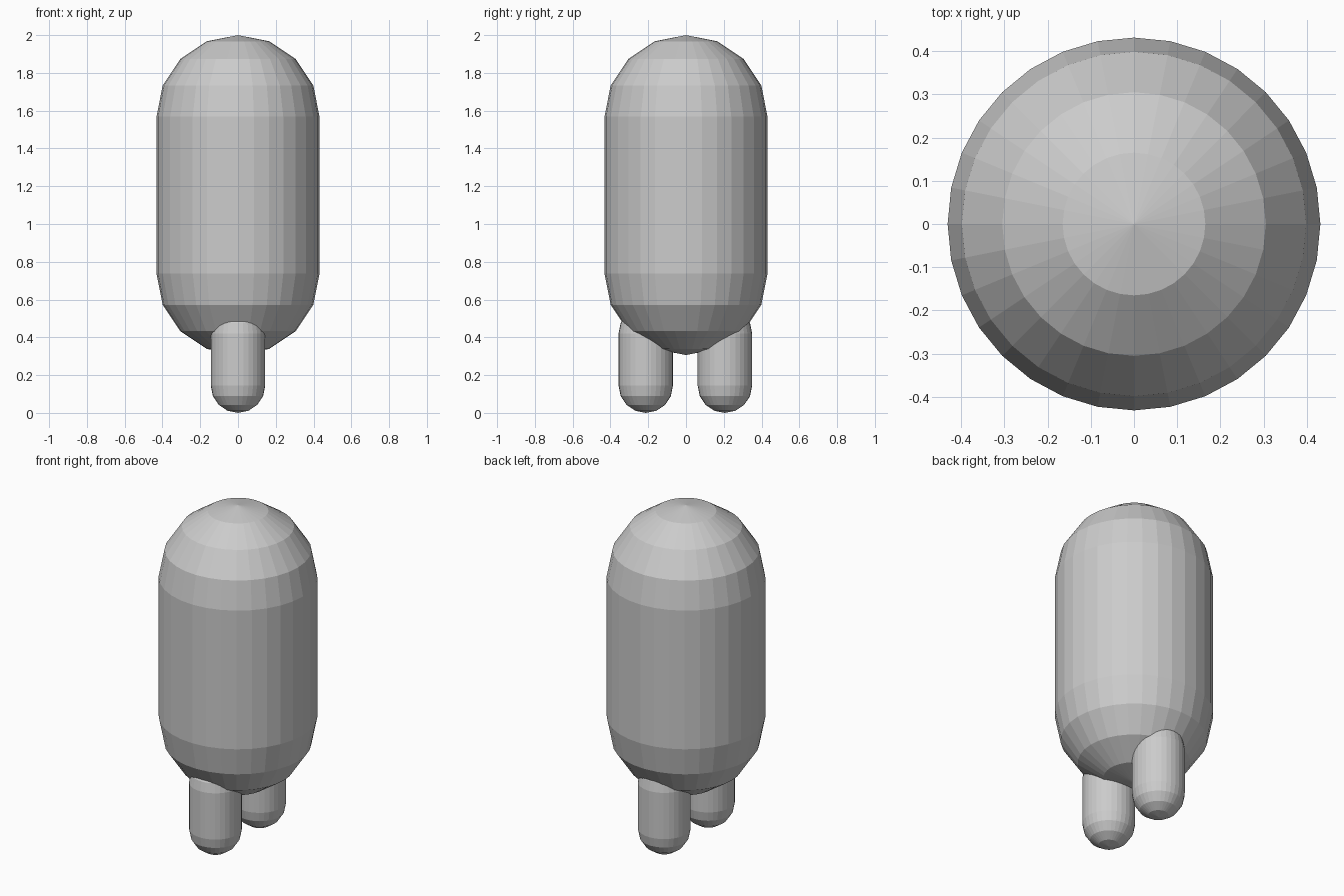
import bpy, bmesh
from math import sin, cos, pi
from mathutils import Matrix, Vector

cube = bpy.data.objects.get("Cube")
if cube:
    bpy.data.objects.remove(cube, do_unlink=True)

grey = bpy.data.materials.new("plain grey")
grey.use_nodes = True
colour = (0.6, 0.6, 0.6, 1)
grey.diffuse_color = colour
grey.node_tree.nodes["Principled BSDF"].inputs["Base Color"].default_value = colour

RADIUS, LENGTH = 0.4315, 0.831
SEGMENTS, RINGS = 32, 4


def capsule(name, scale, base, y=0):
    """Flat-shaded upright capsule whose lowest point is at the given base height."""
    r, length = RADIUS * scale, LENGTH * scale
    # Half outline from the bottom pole to the top pole
    angles = [i * pi / 2 / RINGS for i in range(RINGS + 1)]
    lower = [Vector((r * sin(a), 0, r - r * cos(a))) for a in angles]
    upper = [Vector((p.x, 0, 2 * r + length - p.z)) for p in reversed(lower)]
    bm = bmesh.new()
    verts = [bm.verts.new(p) for p in lower + upper]
    edges = [bm.edges.new(pair) for pair in zip(verts, verts[1:])]
    bmesh.ops.spin(bm, geom=verts + edges, cent=(0, 0, 0), axis=(0, 0, 1),
                   angle=2 * pi, steps=SEGMENTS)
    bmesh.ops.remove_doubles(bm, verts=bm.verts, dist=0.0005)
    bmesh.ops.recalc_face_normals(bm, faces=bm.faces)
    bm.transform(Matrix.Translation((0, y, base)))
    mesh = bpy.data.meshes.new(name)
    bm.to_mesh(mesh)
    bm.free()
    mesh.materials.append(grey)
    bpy.context.collection.objects.link(bpy.data.objects.new(name, mesh))


# Large body standing on two legs of the same shape at a third of the size
capsule("body", 1, 2 - 2 * RADIUS - LENGTH)
capsule("front_leg", 1 / 3, 0, -0.213)
capsule("back_leg", 1 / 3, 0, 0.206)
